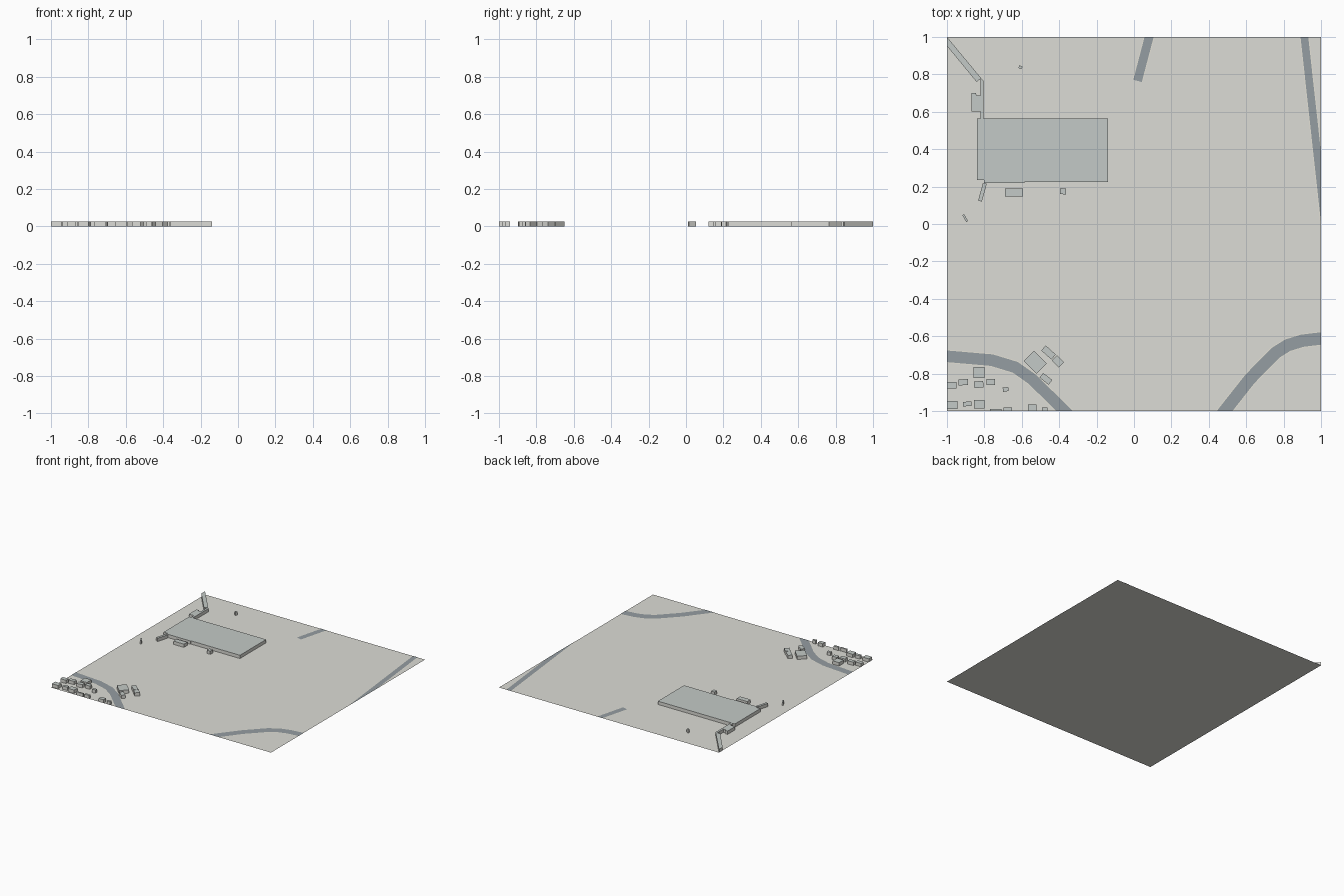
import bpy, bmesh
from math import cos, sin, radians
from mathutils import Vector

if "Cube" in bpy.data.objects:
    bpy.data.objects.remove(bpy.data.objects["Cube"])

H = 0.027  # common building height


def material(name, rgb):
    m = bpy.data.materials.new(name)
    m.diffuse_color = (*rgb, 1)
    m.use_nodes = True
    m.node_tree.nodes["Principled BSDF"].inputs["Base Color"].default_value = m.diffuse_color
    return m


GROUND = material("ground", (0.72, 0.72, 0.67))
ROAD = material("asphalt", (0.30, 0.34, 0.36))
KERB = material("kerb", (0.78, 0.76, 0.68))
WALL = material("wall", (0.72, 0.72, 0.68))
ROOF = material("roof", (0.55, 0.59, 0.57))


def finish(name, bm, *mats):
    me = bpy.data.meshes.new(name)
    bm.to_mesh(me)
    bm.free()
    for m in mats:
        me.materials.append(m)
    ob = bpy.data.objects.new(name, me)
    bpy.context.collection.objects.link(ob)
    return ob


def building(name, outline):
    """Extrude a footprint; the top gets the roof material."""
    bm = bmesh.new()
    base = bm.faces.new([bm.verts.new((x, y, 0)) for x, y in outline])
    top = bmesh.ops.extrude_face_region(bm, geom=[base], use_keep_orig=True)["geom"]
    bmesh.ops.translate(bm, vec=(0, 0, H), verts=[g for g in top if isinstance(g, bmesh.types.BMVert)])
    bmesh.ops.recalc_face_normals(bm, faces=bm.faces)
    for f in bm.faces:
        f.material_index = 1 if f.normal.z > 0.5 else 0
    return finish(name, bm, WALL, ROOF)


def block(name, x, y, w, d, angle=0):
    """Rectangular building by centre, size and rotation."""
    c, s = cos(radians(angle)), sin(radians(angle))
    corners = [(-w/2, -d/2), (w/2, -d/2), (w/2, d/2), (-w/2, d/2)]
    return building(name, [(x + u*c - v*s, y + u*s + v*c) for u, v in corners])


def ribbon(name, path, width, z, mat):
    """Flat strip along a centreline, trimmed to the ground square."""
    pts = [Vector(p) for p in path]
    bm = bmesh.new()
    rows = []
    for i, p in enumerate(pts):
        a = (p - pts[i-1]).normalized() if i else (pts[1] - p).normalized()
        b = (pts[i+1] - p).normalized() if i < len(pts) - 1 else a
        t = (a + b).normalized()
        n = Vector((-t.y, t.x)) * (width / 2 / t.dot(a))
        rows.append([bm.verts.new((*(p + k*n), z)) for k in (-1, 1)])
    for (a, b), (c, d) in zip(rows, rows[1:]):
        bm.faces.new((a, c, d, b))
    for n in ((1, 0, 0), (-1, 0, 0), (0, 1, 0), (0, -1, 0)):
        bmesh.ops.bisect_plane(bm, geom=bm.verts[:] + bm.edges[:] + bm.faces[:],
                               plane_co=n, plane_no=n, clear_outer=True)
    return finish(name, bm, mat)


# ground sheet
bm = bmesh.new()
bmesh.ops.create_grid(bm, x_segments=1, y_segments=1, size=1)
finish("ground", bm, GROUND)

# roads with pale kerbs
roads = {
    "north_road": (0.047, [(0.094, 1.05), (0.019, 0.765)]),
    "east_road": (0.041, [(0.9055, 1.05), (1.03, -0.08)]),
    "southwest_road": (0.062, [(-1.05, -0.703), (-0.76, -0.728), (-0.635, -0.766),
                               (-0.544, -0.83), (-0.32, -1.05)]),
    "southeast_road": (0.066, [(0.445, -1.05), (0.62, -0.828), (0.755, -0.69),
                               (0.822, -0.648), (0.9, -0.624), (1.05, -0.606)]),
}
for name, (width, path) in roads.items():
    ribbon(name + "_kerb", path, width + 0.01, 0.0008, KERB)
    ribbon(name, path, width, 0.0016, ROAD)

# large hall and the structures joined to it
building("main_hall", [(-0.84, 0.235), (-0.803, 0.235), (-0.803, 0.22), (-0.585, 0.22),
                       (-0.585, 0.225), (-0.14, 0.225), (-0.14, 0.565), (-0.84, 0.565)])
building("gallery", [(-1, 1), (-0.805, 0.765), (-0.805, 0.565), (-0.822, 0.565),
                     (-0.822, 0.775), (-0.842, 0.76), (-1, 0.952)])
building("gallery_annex", [(-0.868, 0.602), (-0.822, 0.602), (-0.822, 0.688), (-0.842, 0.688),
                           (-0.846, 0.7), (-0.868, 0.7)])
building("south_passage", [(-0.833, 0.126), (-0.814, 0.119), (-0.787, 0.215), (-0.808, 0.218)])

# small outbuildings
block("kiosk", -0.607, 0.838, 0.018, 0.015, -20)
block("long_shed", -0.642, 0.168, 0.096, 0.043)
block("small_shed", -0.379, 0.175, 0.032, 0.032, -3)
block("narrow_shed", -0.903, 0.032, 0.042, 0.011, -60)

# angled yard buildings
for i, spec in enumerate([(-0.528, -0.739, 0.098, 0.076, -45), (-0.457, -0.687, 0.072, 0.036, -42),
                          (-0.407, -0.734, 0.053, 0.04, -45), (-0.471, -0.828, 0.061, 0.032, -38)]):
    block(f"yard_building_{i+1}", *spec)

# houses in the southwest corner
houses = [(-0.828, -0.793, 0.059, 0.059), (-0.913, -0.846, 0.052, 0.032, 2),
          (-0.974, -0.862, 0.052, 0.034), (-0.83, -0.858, 0.05, 0.035, 6),
          (-0.767, -0.845, 0.045, 0.032), (-0.686, -0.884, 0.03, 0.022, 8),
          (-0.972, -0.967, 0.056, 0.043), (-0.892, -0.962, 0.045, 0.024, 3),
          (-0.828, -0.964, 0.056, 0.045), (-0.739, -0.994, 0.06, 0.012),
          (-0.675, -0.991, 0.043, 0.018), (-0.544, -0.983, 0.045, 0.034),
          (-0.477, -0.99, 0.03, 0.02)]
for i, spec in enumerate(houses):
    block(f"house_{i+1}", *spec)
